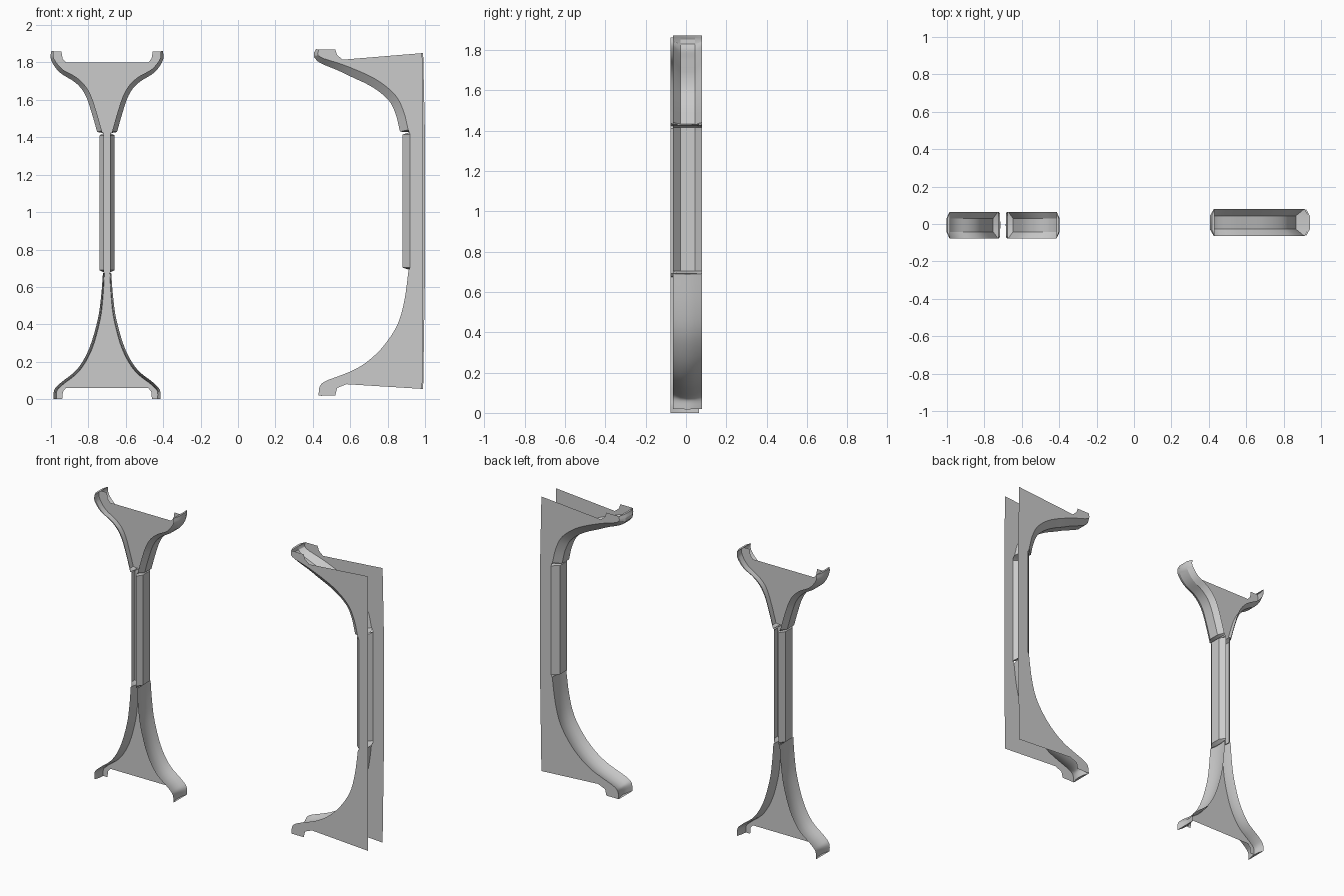
import bpy, bmesh
from mathutils import Vector

if "Cube" in bpy.data.objects:
    bpy.data.objects.remove(bpy.data.objects["Cube"])

# Profiles are (u, z) points, u = distance outward from the part's axis, listed top to bottom

def smooth(pts, n=4):
    """Catmull-Rom resampling of a short profile."""
    p = [Vector(q) for q in pts]
    if len(p) < 3:
        return p
    p = [2 * p[0] - p[1]] + p + [2 * p[-1] - p[-2]]
    out = []
    for i in range(1, len(p) - 2):
        a, b, c, d = p[i - 1:i + 3]
        for k in range(n):
            t = k / n
            out.append(0.5 * (2 * b + (c - a) * t + (2 * a - 5 * b + 4 * c - d) * t * t
                              + (3 * b - a - 3 * c + d) * t ** 3))
    return out + [p[-2]]


def rows(pts, d0, d1, cap0=0.013, cap1=0.013, e0=0.0, e1=0.0):
    """Edge point, outward normal and depth along a profile, with closing end caps of depth e0, e1."""
    p = smooth(pts)
    tan = [(p[min(i + 1, len(p) - 1)] - p[max(i - 1, 0)]).normalized() for i in range(len(p))]
    res = [(p[0] - tan[0] * cap0, Vector((-tan[0].y, tan[0].x)), e0)]
    for i, (q, t) in enumerate(zip(p, tan)):
        f = min(1, i / (len(p) - 1) * 2.5)
        res.append((q, Vector((-t.y, t.x)), d0 + (d1 - d0) * f))
    t = tan[-1]
    res.append((p[-1] + t * cap1, Vector((-t.y, t.x)), e1))
    return res


def make(name, verts, faces):
    me = bpy.data.meshes.new(name)
    me.from_pydata(verts, [], faces)
    bm = bmesh.new()
    bm.from_mesh(me)
    bmesh.ops.recalc_face_normals(bm, faces=bm.faces[:])
    bm.to_mesh(me)
    bm.free()
    ob = bpy.data.objects.new(name, me)
    bpy.context.collection.objects.link(ob)
    bpy.context.view_layer.objects.active = ob
    bpy.ops.object.select_all(action='DESELECT')
    ob.select_set(True)
    bpy.ops.object.shade_smooth_by_angle(angle=0.45)
    return ob


RIDGE = [(-1, 0), (-0.5, 1), (0.5, 1), (1, 0)]
GROOVE = [(-1, 0), (-0.5, 0.75), (0, 1), (0.5, 0.75), (1, 0)]


def strip(name, rws, section, x0, s, yc, hy):
    """Sweep a faceted cross-section along the profile."""
    verts, faces, n = [], [], len(section)
    for p, nor, d in rws:
        for fy, fd in section:
            q = p + nor * d * fd
            verts.append((x0 + s * q.x, yc + hy * fy, q.y))
    for i in range(len(rws) - 1):
        for j in range(n - 1):
            a = i * n + j
            faces.append((a, a + 1, a + n + 1, a + n))
    make(name, verts, faces)


def panel(name, pts, y):
    make(name, [(x, y, z) for x, z in pts], [tuple(range(len(pts)))])


# Freestanding bracket: central web with flanges on both edges
X0, YC, HY = -0.7, -0.006, 0.071
arm = rows([(0.285, 1.86), (0.283, 1.82), (0.24, 1.765), (0.17, 1.725), (0.12, 1.68),
            (0.085, 1.62), (0.055, 1.53), (0.028, 1.435)], 0.013, 0.026, 0, 0.012)
shaft = rows([(0.016, 1.41), (0.016, 0.69)], 0.025, 0.025)
leg = rows([(0.022, 0.675), (0.032, 0.55), (0.05, 0.425), (0.096, 0.27), (0.16, 0.16),
            (0.245, 0.09), (0.282, 0.05), (0.286, 0.0)], -0.008, -0.015, 0, 0)
half = [(0.22, 1.80), (0.238, 1.82), (0.244, 1.86)]
for rws in (arm, shaft, leg[1:-1]):
    half += [tuple(p + n * d) for p, n, d in rws]
half += [(0.24, 0.0), (0.236, 0.04), (0.22, 0.06)]
panel("bracket_web", [(X0 + u, z) for u, z in half] + [(X0 - u, z) for u, z in reversed(half)], YC)
for side, s in (("left", -1), ("right", 1)):
    strip("bracket_arm_flange_" + side, arm, RIDGE, X0, s, YC, HY)
    strip("bracket_shaft_flange_" + side, shaft, RIDGE, X0, s, YC, HY)
    strip("bracket_leg_flange_" + side, leg, GROOVE, X0, s, YC, HY)

# Wall-side half bracket: two side panels joined by an edge strip, open at the back
X0, YC, HY = 1.0, 0.008, 0.072
arm = rows([(0.57, 1.87), (0.562, 1.83), (0.43, 1.785), (0.27, 1.714), (0.163, 1.63),
            (0.115, 1.54), (0.09, 1.44)], 0.014, 0.045, 0, 0.012, 0, -0.02)
shaft = rows([(0.08, 1.415), (0.08, 0.703)], 0.04, 0.04, 0.013, 0.013, -0.02, -0.015)
leg = rows([(0.088, 0.69), (0.11, 0.53), (0.147, 0.40), (0.217, 0.29), (0.297, 0.21),
            (0.377, 0.158), (0.457, 0.125), (0.53, 0.097), (0.562, 0.07), (0.57, 0.02)],
           -0.010, -0.02, 0, 0)
edge = [(0.44, 1.815), (0.47, 1.84), (0.48, 1.87)]
for rws in (arm, shaft, leg):
    edge += [tuple(p) for p, n, d in rws[1:-1]]
edge += [(0.48, 0.02), (0.47, 0.06), (0.42, 0.08)]
for nm, y, top, mid, low in (("front", YC - HY, 0.015, 0.013, 0.015),
                             ("back", YC + HY, 0.010, 0.0, 0.010)):
    back = [(low, 0.055), (mid, 0.69), (mid, 1.4), (top, 1.85)]
    panel("half_bracket_panel_" + nm, [(X0 - u, z) for u, z in edge + back], y)
strip("half_bracket_arm_strip", arm, RIDGE, X0, -1, YC, HY)
strip("half_bracket_shaft_strip", shaft, RIDGE, X0, -1, YC, HY)
strip("half_bracket_leg_strip", leg, GROOVE, X0, -1, YC, HY)
